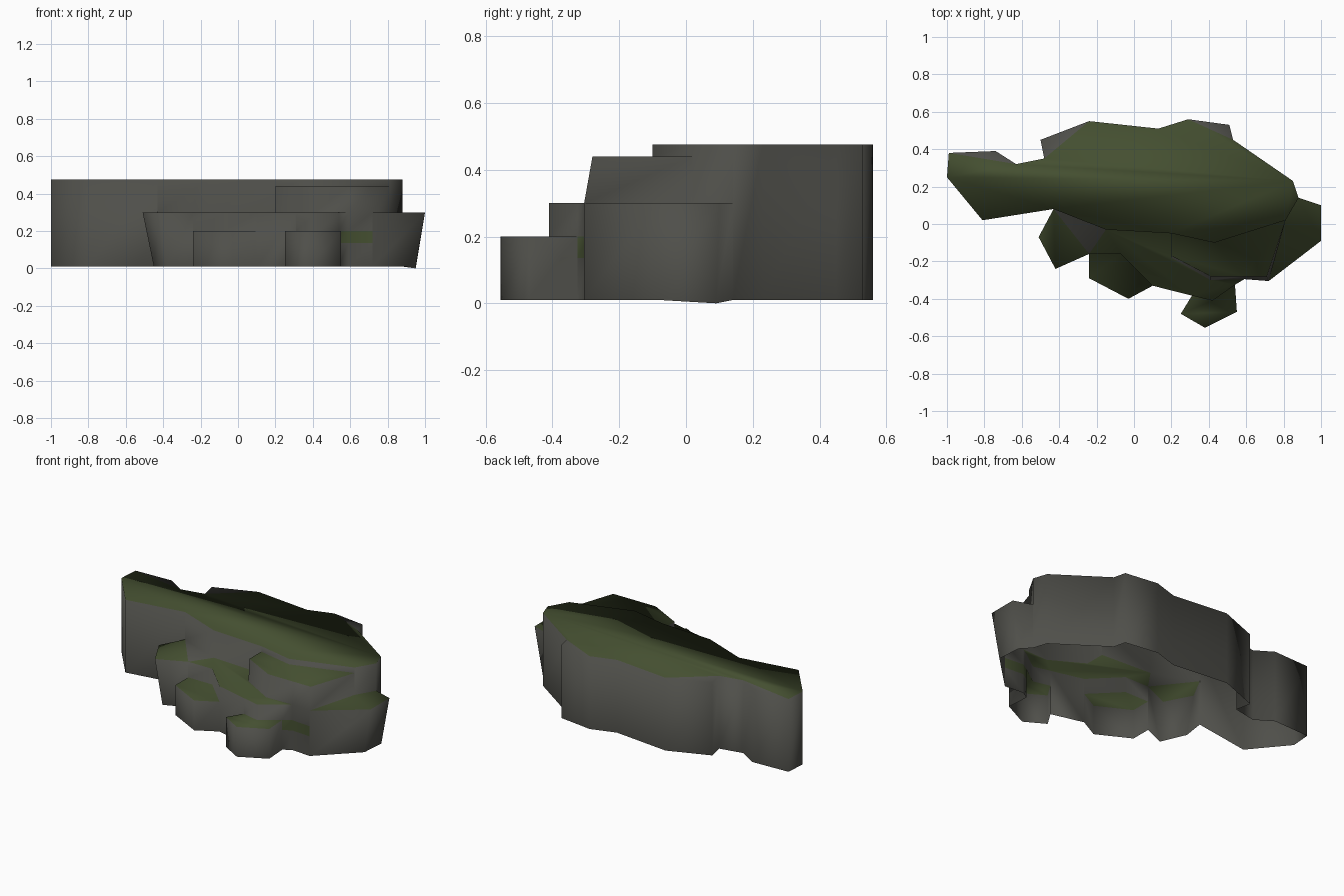
import bpy
import bmesh

if "Cube" in bpy.data.objects:
    bpy.data.objects.remove(bpy.data.objects["Cube"])

# Two flat colours: bare stone and moss
def material(name, rgb):
    m = bpy.data.materials.new(name)
    m.diffuse_color = (*rgb, 1)
    m.use_nodes = True
    m.node_tree.nodes["Principled BSDF"].inputs["Base Color"].default_value = m.diffuse_color
    return m

STONE, MOSS = 0, 1
bm = bmesh.new()
points = {}


def vert(p, z):
    # points may carry their own height; equal points are shared
    co = (p[0], p[1], p[2] if len(p) > 2 else z)
    key = tuple(round(c, 4) for c in co)
    if key not in points:
        points[key] = bm.verts.new(co)
    return points[key]


def face(vs, mat):
    f = bm.faces.new(vs)
    f.material_index = mat
    f.smooth = True
    f.normal_update()
    return f


def wall(path, top, bottom, base=None, mat=STONE):
    # cliff strip along a counterclockwise path, tapering to base if given
    base = base or path
    for i in range(len(path) - 1):
        face([vert(base[i], bottom), vert(base[i + 1], bottom),
              vert(path[i + 1], top), vert(path[i], top)], mat)


def cap(path, z, mat=MOSS):
    # flat ledge top, always facing up
    f = face([vert(p, z) for p in path], mat)
    if f.normal.z < 0:
        f.normal_flip()


TOP, T2, T3, T4, LOW = 0.475, 0.44, 0.30, 0.20, 0.01

# Outline of the highest tier
front = [(-.43, .08), (-.15, -.03), (.2, -.05), (.43, -.10), (.81, .02), (.88, .14)]
back = [(.88, .14), (.85, .23), (.53, .45), (.51, .53), (.29, .56), (.13, .51),
        (-.24, .55), (-.5, .45), (-.48, .35), (-.63, .32), (-.74, .39),
        (-.99, .38), (-1, .25), (-.81, .02), (-.43, .08)]
wall(back, TOP, LOW)
wall(front[:3], TOP, T3)
wall(front[2:5], TOP, T2)
wall(front[4:], TOP, T3)

# Mossy plateau with bare corners at the back edge
rim = front + back[1:-1]
for corner in [(.51, .53), (-.5, .45), (-.74, .39)]:
    i = rim.index(corner)
    cap([rim[i - 1], rim[i], rim[(i + 1) % len(rim)]], TOP, STONE)
    rim.remove(corner)
cap(rim, TOP)

# Second tier, front right
t2 = [(.2, -.05), (.2, -.17), (.41, -.28), (.59, -.28), (.71, -.28), (.81, .02)]
t2_base = [(.2, -.05), (.2, -.18), (.41, -.30), (.59, -.295), (.72, -.305), (.81, .02)]
cap(t2 + [(.43, -.10)], T2)
wall(t2, T2, T3, t2_base)

# Third tier: left lobe, middle shelf, right lobe
left = [(-.43, .08), (-.51, -.07), (-.42, -.24), (-.24, -.16)]
left_base = [(-.43, .08), (-.45, -.06), (-.38, -.22), (-.24, -.16)]
shelf = [(-.24, -.16), (-.07, -.16), (.1, -.33), (.31, -.383), (.42, -.41),
         (.54, -.325), (.59, -.295)]
right = [(.72, -.305), (1, -.09), (1, .10), (.88, .14)]
right_base = [(.72, -.305), (.95, -.08), (.95, .09, 0), (.88, .14)]
cap(left, T3)
cap([(-.43, .08), (-.24, -.16), (-.15, -.03)], T3, STONE)
cap(shelf + [(.41, -.30), (.2, -.18), (.2, -.05), (-.15, -.03)], T3)
cap(right + [(.81, .02)], T3)
wall(left, T3, LOW, left_base)
wall(right, T3, LOW, right_base)
wall(shelf[:3], T3, T4)
wall(shelf[2:4], T3, LOW)
wall(shelf[3:6], T3, T4)

# Moss streak across the wall between front lobe and right lobe
streak = [(.54, -.325), (.59, -.295), (.72, -.305)]
wall(streak, T3, T4)
wall(streak, T4, .135, mat=MOSS)
wall(streak, .135, LOW)

# Lowest front lobes
lobe_a = [(-.24, -.16), (-.24, -.29), (-.03, -.40), (.1, -.33)]
lobe_b = [(.31, -.383), (.25, -.48), (.38, -.555), (.55, -.47), (.54, -.325)]
cap(lobe_a + [(-.07, -.16)], T4)
cap(lobe_b + [(.42, -.41)], T4)
wall(lobe_a, T4, LOW)
wall(lobe_b, T4, LOW)

mesh = bpy.data.meshes.new("mossy_rock_ledge")
bm.to_mesh(mesh)
bm.free()
mesh.materials.append(material("stone grey", (.078, .078, .068)))
mesh.materials.append(material("moss green", (.058, .078, .030)))
bpy.context.collection.objects.link(bpy.data.objects.new("mossy_rock_ledge", mesh))
